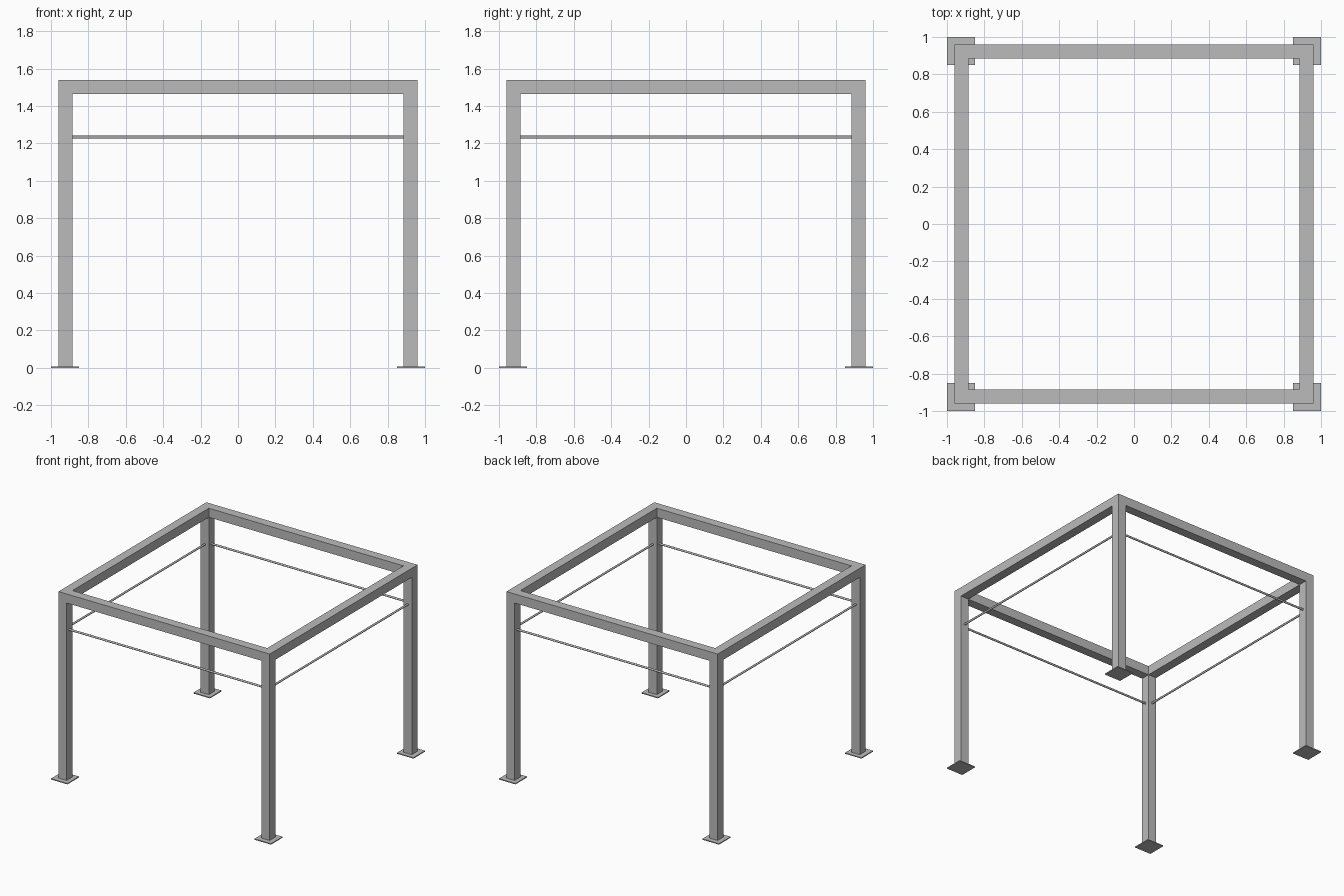
import bpy
import bmesh
import math
from mathutils import Matrix, Vector

cube = bpy.data.objects.get("Cube")
if cube:
    bpy.data.objects.remove(cube, do_unlink=True)

# Main dimensions
CENTRE = 0.9225      # post axis distance from the middle
TUBE = 0.075         # square tube width
TOP = 1.54
PLATE = 0.15
PLATE_THICK = 0.008
ROD_Z = 1.233
ROD_RADIUS = 0.008

steel = bpy.data.materials.new("grey_steel")
steel.use_nodes = True
colour = (0.5, 0.5, 0.5, 1)
steel.diffuse_color = colour
steel.node_tree.nodes["Principled BSDF"].inputs["Base Color"].default_value = colour


def finish(name, bm):
    bmesh.ops.recalc_face_normals(bm, faces=bm.faces)
    mesh = bpy.data.meshes.new(name)
    bm.to_mesh(mesh)
    bm.free()
    mesh.materials.append(steel)
    obj = bpy.data.objects.new(name, mesh)
    bpy.context.collection.objects.link(obj)
    return obj


def box(name, centre, size):
    bm = bmesh.new()
    matrix = Matrix.Translation(centre) @ Matrix.Diagonal((*size, 1))
    bmesh.ops.create_cube(bm, size=1, matrix=matrix)
    return finish(name, bm)


# Top frame: one mitred square ring of tube
bm = bmesh.new()
outer, inner = CENTRE + TUBE / 2, CENTRE - TUBE / 2
section = [(outer, TOP - TUBE), (outer, TOP), (inner, TOP), (inner, TOP - TUBE)]
corners = [(-1, -1), (1, -1), (1, 1), (-1, 1)]
rings = [[bm.verts.new((sx * r, sy * r, z)) for r, z in section] for sx, sy in corners]
for i in range(4):
    a, b = rings[i], rings[(i + 1) % 4]
    for j in range(4):
        k = (j + 1) % 4
        bm.faces.new((a[j], b[j], b[k], a[k]))
finish("top_frame", bm)

# Posts with square foot plates
post_height = TOP - TUBE - PLATE_THICK
for sx, sy in corners:
    place = ("front" if sy < 0 else "back") + "_" + ("left" if sx > 0 else "right")
    x, y = sx * CENTRE, sy * CENTRE
    box(place + "_post", (x, y, PLATE_THICK + post_height / 2), (TUBE, TUBE, post_height))
    box(place + "_foot_plate", (sx * (1 - PLATE / 2), sy * (1 - PLATE / 2), PLATE_THICK / 2),
        (PLATE, PLATE, PLATE_THICK))

# Round rails between the posts
for i, side in enumerate(("front", "left", "back", "right")):
    bm = bmesh.new()
    turn = Matrix.Rotation(i * math.pi / 2, 4, "Z")
    lay = Matrix.Rotation(math.pi / 2, 4, "Y")
    matrix = turn @ Matrix.Translation(Vector((0, -CENTRE, ROD_Z))) @ lay
    bmesh.ops.create_cone(bm, cap_ends=True, segments=24, radius1=ROD_RADIUS,
                          radius2=ROD_RADIUS, depth=2 * inner, matrix=matrix)
    rod = finish(side + "_rail", bm)
    bpy.ops.object.select_all(action="DESELECT")
    rod.select_set(True)
    bpy.context.view_layer.objects.active = rod
    bpy.ops.object.shade_smooth_by_angle(angle=math.radians(40))
